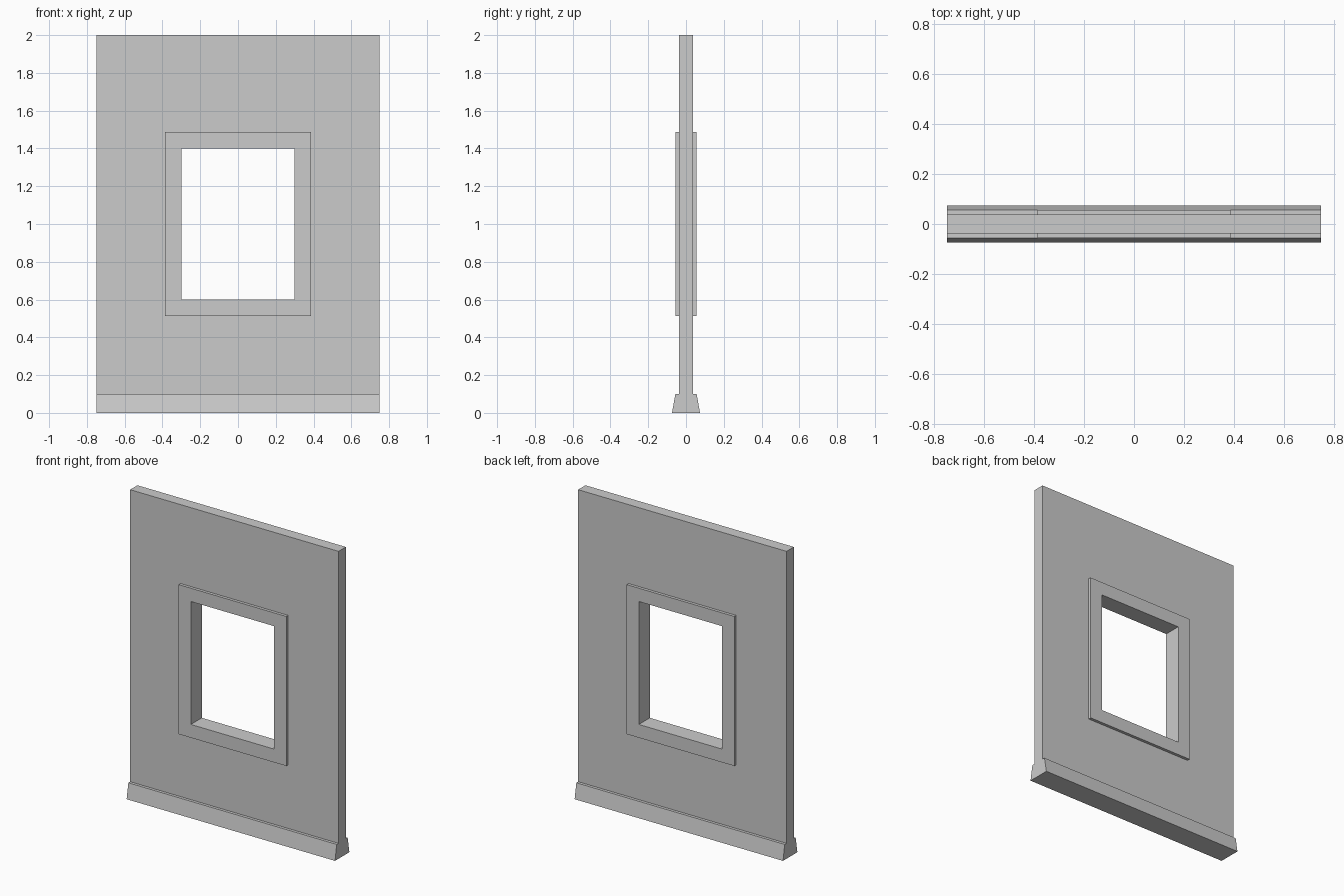
import bpy, bmesh

if "Cube" in bpy.data.objects:
    bpy.data.objects.remove(bpy.data.objects["Cube"])

HALF_WIDTH = 0.75
WALL_Y, TRIM_Y, FOOT_Y = 0.0375, 0.0565, 0.074
WINDOW_Z = 1.0


def box(name, size, center):
    bm = bmesh.new()
    bmesh.ops.create_cube(bm, size=1)
    bmesh.ops.scale(bm, vec=size, verts=bm.verts)
    bmesh.ops.translate(bm, vec=center, verts=bm.verts)
    return to_object(name, bm)


def to_object(name, bm):
    bmesh.ops.recalc_face_normals(bm, faces=bm.faces)
    mesh = bpy.data.meshes.new(name)
    bm.to_mesh(mesh)
    bm.free()
    obj = bpy.data.objects.new(name, mesh)
    bpy.context.collection.objects.link(obj)
    return obj


def combine(target, helper, operation):
    helper.hide_render = True
    mod = target.modifiers.new(operation.lower(), 'BOOLEAN')
    mod.operation, mod.solver, mod.object = operation, 'EXACT', helper
    bpy.context.view_layer.objects.active = target
    bpy.ops.object.modifier_apply(modifier=mod.name)
    bpy.data.objects.remove(helper)


# Wall panel with sloped baseboards: mirrored side profile swept along x
half = [(FOOT_Y, 0), (TRIM_Y, 0.1), (WALL_Y, 0.1), (WALL_Y, 2)]
profile = half + [(-y, z) for y, z in reversed(half)]
bm = bmesh.new()
end = bm.faces.new([bm.verts.new((-HALF_WIDTH, y, z)) for y, z in profile])
swept = bmesh.ops.extrude_face_region(bm, geom=[end], use_keep_orig=True)
bmesh.ops.translate(bm, vec=(2 * HALF_WIDTH, 0, 0),
                    verts=[g for g in swept['geom'] if isinstance(g, bmesh.types.BMVert)])
wall = to_object("window_wall", bm)

# Raised window trim on both sides
combine(wall, box("window_trim", (0.775, 2 * TRIM_Y, 0.973), (0, 0, WINDOW_Z)), 'UNION')

# Window opening through wall and trim
combine(wall, box("opening_cutter", (0.6, 0.5, 0.8), (0, 0, WINDOW_Z)), 'DIFFERENCE')
